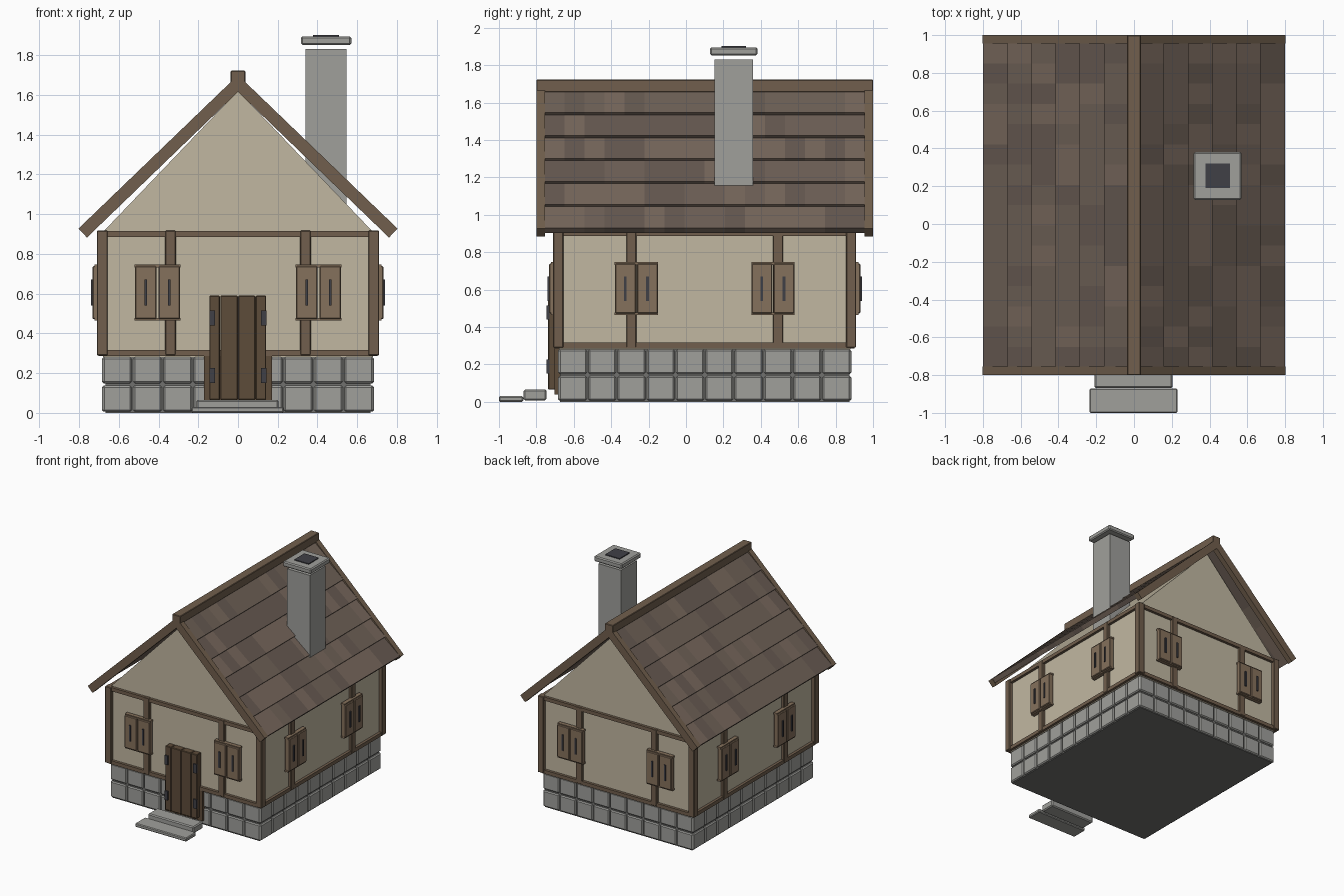
import bpy, bmesh, math, random
from mathutils import Matrix, Vector

if "Cube" in bpy.data.objects:
    bpy.data.objects.remove(bpy.data.objects["Cube"])

random.seed(4)
CY = 0.1                       # house centre along y
HX, HY = 0.68, 0.78            # wall half sizes


def material(name, rgb):
    m = bpy.data.materials.new(name)
    m.diffuse_color = (*[(c / 255) ** 2.2 for c in rgb], 1)
    m.use_nodes = True
    m.node_tree.nodes["Principled BSDF"].inputs["Base Color"].default_value = m.diffuse_color
    return m


PLASTER = material("plaster", (192, 182, 160))
TIMBER = material("timber", (112, 95, 78))
SHUTTER = material("shutter_wood", (132, 112, 92))
DOOR = material("door_wood", (94, 77, 60))
STONE = material("stone", (158, 158, 154))
MORTAR = material("mortar", (112, 112, 110))
IRON = material("iron", (66, 66, 72))
TILES = [material("shingle_%d" % i, c) for i, c in
         enumerate([(102, 90, 82), (110, 97, 87), (118, 103, 92)])]


def finish(name, bm, mats, bevel=0):
    bmesh.ops.recalc_face_normals(bm, faces=bm.faces)
    me = bpy.data.meshes.new(name)
    bm.to_mesh(me)
    bm.free()
    for m in mats:
        me.materials.append(m)
    ob = bpy.data.objects.new(name, me)
    bpy.context.collection.objects.link(ob)
    if bevel:
        mod = ob.modifiers.new("bevel", 'BEVEL')
        mod.width, mod.segments = bevel, 1
    return ob


def boxes(name, items, mat, bevel=0, place=Matrix()):
    """One object from boxes (x0, x1, y0, y1, z0, z1)."""
    bm = bmesh.new()
    for x0, x1, y0, y1, z0, z1 in items:
        m = (Matrix.Translation(((x0 + x1) / 2, (y0 + y1) / 2, (z0 + z1) / 2))
             @ Matrix.Diagonal((x1 - x0, y1 - y0, z1 - z0, 1)))
        bmesh.ops.create_cube(bm, size=1, matrix=place @ m)
    return finish(name, bm, [mat], bevel)


def prism(name, profile, y0, y1, mat, bevel=0):
    """Extrude an x-z profile along y."""
    bm = bmesh.new()
    face = bm.faces.new([bm.verts.new((x, y0, z)) for x, z in profile])
    ext = bmesh.ops.extrude_face_region(bm, geom=[face])
    bmesh.ops.translate(bm, vec=(0, y1 - y0, 0),
                        verts=[v for v in ext["geom"] if isinstance(v, bmesh.types.BMVert)])
    return finish(name, bm, [mat], bevel)


# plaster walls with gables, and foundation core
prism("plaster_walls", [(-HX, 0.28), (HX, 0.28), (HX, 0.91), (0, 1.62), (-HX, 0.91)],
      CY - HY, CY + HY, PLASTER)
boxes("foundation_core", [(-0.668, 0.668, CY - 0.773, CY + 0.773, 0, 0.285)], MORTAR)

# corner posts
boxes("corner_posts", [(sx * 0.683 - 0.027, sx * 0.683 + 0.027,
                        CY + sy * 0.783 - 0.027, CY + sy * 0.783 + 0.027, 0.29, 0.917)
                       for sx in (-1, 1) for sy in (-1, 1)], TIMBER, 0.004)

# four walls: (name, turn, half width, distance from centre, stud, shutter, block columns)
WALLS = [("front", 0, HX, HY, 0.34, 0.405, 9), ("right", 90, HY, HX, 0.392, 0.365, 10),
         ("back", 180, HX, HY, 0.34, 0.405, 9), ("left", -90, HY, HX, 0.392, 0.365, 10)]
for name, turn, half, dist, stud, shut, cols in WALLS:
    place = Matrix.Translation((0, CY, 0)) @ Matrix.Rotation(math.radians(turn), 4, 'Z')
    f = -dist                  # local wall plane, outward is -y
    # foundation stones
    w = 2 * (half + 0.003) / cols
    boxes(name + "_stones",
          [(-half - 0.003 + i * w + 0.004, -half - 0.003 + (i + 1) * w - 0.004,
            f - 0.004, f + 0.05, z, z + 0.131)
           for i in range(cols) for z in (0.006, 0.149)], STONE, 0.008, place)
    # rails and studs
    boxes(name + "_rails", [(-half, half, f - 0.022, f + 0.02, z, z + 0.03)
                            for z in (0.286, 0.886)], TIMBER, 0, place)
    boxes(name + "_studs", [(s * stud - 0.027, s * stud + 0.027, f - 0.024, f + 0.02, 0.29, 0.917)
                            for s in (-1, 1)], TIMBER, 0.004, place)
    # shutters: leaves, top and bottom trim, pull bars
    leaves = [s * shut + t * 0.059 for s in (-1, 1) for t in (-1, 1)]
    boxes(name + "_shutters", [(c - 0.055, c + 0.055, f - 0.052, f - 0.01, 0.472, 0.738)
                               for c in leaves], SHUTTER, 0.005, place)
    boxes(name + "_shutter_trim", [(s * shut - 0.116, s * shut + 0.116, f - 0.042, f - 0.01, z, z + 0.014)
                                   for s in (-1, 1) for z in (0.464, 0.732)], SHUTTER, 0, place)
    boxes(name + "_shutter_bars", [(c - 0.007, c + 0.007, f - 0.06, f - 0.045, 0.54, 0.67)
                                   for c in leaves], IRON, 0, place)

# door with surround and hinges
boxes("door_surround", [(-0.17, 0.17, -0.703, -0.65, 0.04, 0.286)], DOOR)
boxes("door_planks", [(a + 0.001, b - 0.001, -0.737, -0.68, 0.065, 0.59) for a, b in
                      ((-0.145, -0.09), (-0.09, 0), (0, 0.088), (0.088, 0.143))], DOOR, 0.004)
boxes("door_hinges", [(s * 0.13 - 0.014, s * 0.13 + 0.014, -0.746, -0.73, z, z + 0.075)
                      for s in (-1, 1) for z in (0.15, 0.44)], IRON)

# front steps
boxes("upper_step", [(-0.21, 0.205, -0.868, -0.745, 0.008, 0.065)], STONE, 0.008)
boxes("lower_step", [(-0.235, 0.23, -1.0, -0.87, 0, 0.03)], STONE, 0.006)

# roof: stepped shingle rows of mixed browns on each slope
SLOPE = 0.9625


def roof_point(side, x, depth):
    k = depth / math.hypot(1, SLOPE)
    return side * (x - k * SLOPE), 1.70 - SLOPE * x - k


ROWS = [0.0, 0.16, 0.288, 0.415, 0.543, 0.67, 0.80]
CELLS = 16
for side, label in ((-1, "left"), (1, "right")):
    bm = bmesh.new()
    for xa, xb in zip(ROWS, ROWS[1:]):
        prof = [roof_point(side, xa, 0.016), roof_point(side, xb, 0.0),
                roof_point(side, xb, 0.04), roof_point(side, xa, 0.04)]
        rings = [[bm.verts.new((x, -0.758 + 1.716 * j / CELLS, z)) for x, z in prof]
                 for j in range(CELLS + 1)]
        shade = 0
        for j in range(CELLS):
            shade = random.choice((shade, 0, 1, 2))
            for k in range(4):
                face = bm.faces.new((rings[j][k], rings[j][(k + 1) % 4],
                                     rings[j + 1][(k + 1) % 4], rings[j + 1][k]))
                face.material_index = shade
        bm.faces.new(rings[0])
        bm.faces.new(rings[-1])
    finish(label + "_roof_shingles", bm, TILES)
    # sloping edge boards at both gables
    board = [roof_point(side, 0, 0), roof_point(side, 0.803, 0),
             roof_point(side, 0.803, 0.062), (0, 1.615)]
    for y0, end in ((-0.80, "front"), (0.955, "back")):
        prism("%s_%s_edge_board" % (end, label), board, y0, y0 + 0.045, TIMBER)

# ridge beam
boxes("ridge_beam", [(-0.037, 0.037, -0.80, 1.0, 1.655, 1.722)], TIMBER, 0.004)

# chimney
boxes("chimney_stack", [(0.34, 0.545, 0.152, 0.357, 1.03, 1.83)], STONE)
boxes("chimney_cap", [(0.316, 0.57, 0.128, 0.382, 1.852, 1.895)], STONE, 0.008)
boxes("chimney_flue", [(0.378, 0.508, 0.19, 0.32, 1.86, 1.902)], IRON)
